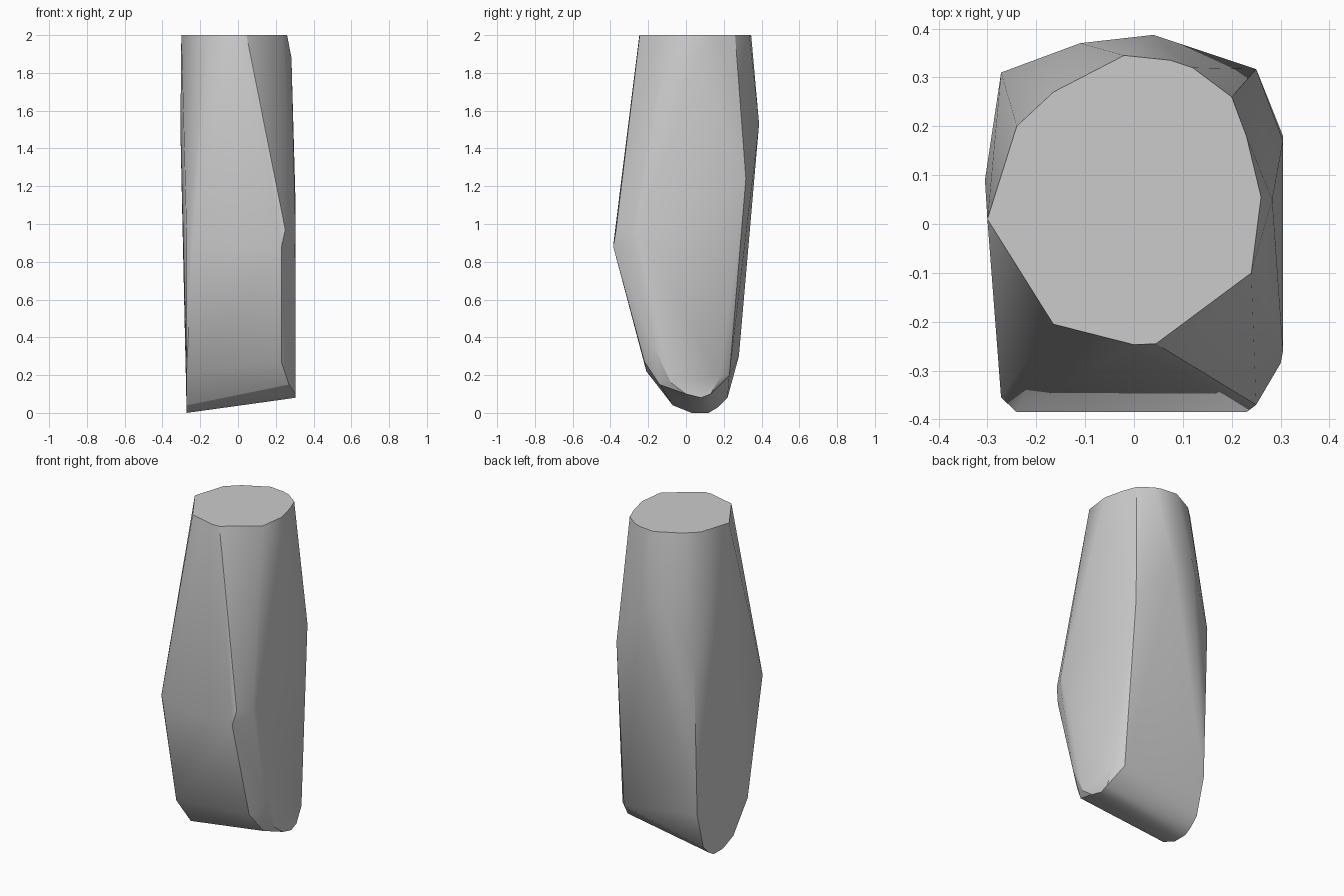
import bpy
import bmesh
import math

# Remove the default object only
default_cube = bpy.data.objects.get("Cube")
if default_cube is not None:
    bpy.data.objects.remove(default_cube, do_unlink=True)


def make_material(name, color):
    material = bpy.data.materials.new(name)
    material.use_nodes = True
    material.diffuse_color = color
    shader = material.node_tree.nodes["Principled BSDF"]
    shader.inputs["Base Color"].default_value = color
    return material


def on_level(outline, z):
    """Place an (x, y) outline at one height."""
    return [(x, y, z) for x, y in outline]


def on_side(outline, x):
    """Place a (y, z) outline on one flank."""
    return [(x, y, z) for y, z in outline]


def hull_object(name, points, material):
    """Wrap the profile points in a closed convex shell."""
    mesh = bpy.data.meshes.new(name)
    shell = bmesh.new()
    for point in points:
        shell.verts.new(point)
    result = bmesh.ops.convex_hull(shell, input=shell.verts[:])
    spare = set(result["geom_interior"] + result["geom_unused"])
    spare_verts = [item for item in spare
                   if isinstance(item, bmesh.types.BMVert)]
    bmesh.ops.delete(shell, geom=spare_verts, context="VERTS")
    bmesh.ops.dissolve_limit(shell, angle_limit=math.radians(1),
                             verts=shell.verts[:], edges=shell.edges[:])
    bmesh.ops.recalc_face_normals(shell, faces=shell.faces[:])
    shell.to_mesh(mesh)
    shell.free()
    mesh.materials.append(material)
    body = bpy.data.objects.new(name, mesh)
    bpy.context.collection.objects.link(body)
    return body


# Flat cap outline
cap = on_level([
    (-0.02, 0.345), (0.075, 0.335), (0.12, 0.32), (0.2, 0.26),
    (0.23, 0.18), (0.26, 0.055), (0.24, -0.1), (0.045, -0.245),
    (0, -0.247), (-0.165, -0.205), (-0.3, 0.01), (-0.24, 0.2),
    (-0.165, 0.27)], 2)

# Broad flank with the raised lower rim
raised_flank = on_side([
    (-0.26, 0.97), (-0.17, 0.35), (-0.08, 0.16), (0, 0.1),
    (0.08, 0.08), (0.13, 0.1), (0.18, 0.19), (0.17, 1.1)], 0.305)

# Opposite flank, reaching the ground
low_flank = on_side([
    (-0.355, 0.92), (-0.21, 0.22), (-0.07, 0.04), (0.03, 0),
    (0.12, 0), (0.17, 0.03), (0.22, 0.08), (0.28, 0.3),
    (0.31, 1.24)], -0.272)

# Ridge across the front and the chamfer under it
front_ridge = [(-0.24, -0.385, 0.89), (0.23, -0.385, 0.88),
               (0.25, -0.37, 0.97), (0.3, -0.285, 0.95),
               (0.23, -0.22, 0.27), (0.27, -0.14, 0.15)]

# Hump and corners of the back
back_ridge = [(0.04, 0.387, 1.53), (-0.11, 0.37, 1.6),
              (0.25, 0.317, 1.24), (0.26, 0.23, 0.2)]

# Slight bulges high on both flanks
shoulders = [(0.283, 0.05, 1.88), (-0.305, 0.09, 1.5)]

stone_gray = make_material("stone gray", (0.6, 0.6, 0.6, 1))
body = hull_object(
    "stone_body",
    cap + raised_flank + low_flank + front_ridge + back_ridge + shoulders,
    stone_gray)

# Soft shading with crisp edges
bpy.ops.object.select_all(action="DESELECT")
body.select_set(True)
bpy.context.view_layer.objects.active = body
bpy.ops.object.shade_smooth_by_angle(angle=math.radians(30))
